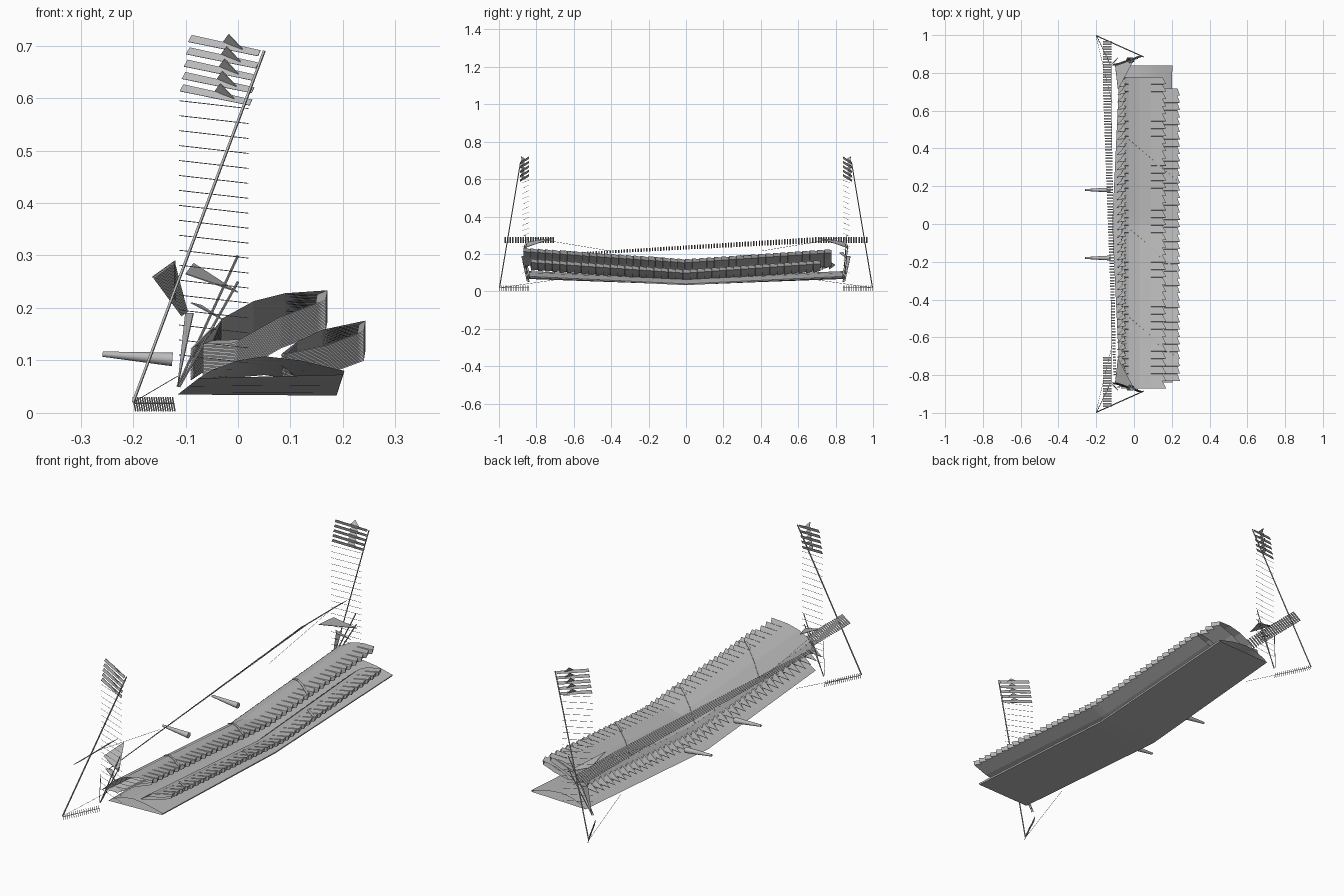
import bpy, bmesh, math
from mathutils import Vector

if "Cube" in bpy.data.objects:
    bpy.data.objects.remove(bpy.data.objects["Cube"])

grey = bpy.data.materials.new("plain_grey")
grey.diffuse_color = (0.5, 0.5, 0.5, 1)
grey.use_nodes = True
grey.node_tree.nodes["Principled BSDF"].inputs["Base Color"].default_value = grey.diffuse_color


def finish(bm, name, smooth=False, recalc=True):
    if recalc:
        bmesh.ops.recalc_face_normals(bm, faces=bm.faces)
    me = bpy.data.meshes.new(name)
    bm.to_mesh(me)
    bm.free()
    me.materials.append(grey)
    ob = bpy.data.objects.new(name, me)
    bpy.context.collection.objects.link(ob)
    if smooth:
        bpy.context.view_layer.objects.active = ob
        ob.select_set(True)
        bpy.ops.object.shade_smooth_by_angle(angle=math.radians(30))
        ob.select_set(False)
    return ob


def loft(name, sections, smooth=False):
    """Skin a list of closed rings into an open-ended shell."""
    bm = bmesh.new()
    rings = [[bm.verts.new(p) for p in s] for s in sections]
    n = len(rings[0])
    for a, b in zip(rings, rings[1:]):
        for i in range(n):
            j = (i + 1) % n
            bm.faces.new((a[i], b[i], b[j], a[j]))
    return finish(bm, name, smooth)


def add_rod(bm, a, b, r1, r2=None, sides=4):
    a, b = Vector(a), Vector(b)
    d = b - a
    rot = d.to_track_quat('Z', 'Y').to_matrix().to_4x4()
    rot.translation = (a + b) / 2
    bmesh.ops.create_cone(bm, cap_ends=True, segments=sides, radius1=r1,
                          radius2=r1 if r2 is None else r2, depth=d.length, matrix=rot)


def rods(name, pairs, r):
    bm = bmesh.new()
    for a, b in pairs:
        add_rod(bm, a, b, r)
    return finish(bm, name)


def plates(name, polys, thick=0.002):
    """Thin flat panels with a little thickness."""
    bm = bmesh.new()
    for poly in polys:
        pts = [Vector(p) for p in poly]
        off = (pts[1] - pts[0]).cross(pts[2] - pts[0]).normalized() * thick / 2
        top = [bm.verts.new(p + off) for p in pts]
        bot = [bm.verts.new(p - off) for p in pts]
        bm.faces.new(top)
        bm.faces.new(bot[::-1])
        for i in range(len(pts)):
            j = (i + 1) % len(pts)
            bm.faces.new((top[i], bot[i], bot[j], top[j]))
    return finish(bm, name)


# Main plane: curved top, flat underside, raised toward the tips
mid = [(-0.115, 0.035), (-0.08, 0.05), (-0.02, 0.066), (0.05, 0.072), (0.12, 0.063),
       (0.19, 0.04), (0.188, 0.033)]
tip = [(-0.075, 0.066), (-0.05, 0.082), (0.0, 0.1), (0.05, 0.108), (0.12, 0.1),
       (0.203, 0.08), (0.2, 0.073)]


def main_section(y):
    t = abs(y) / 0.84
    return [(a[0] + (b[0] - a[0]) * t, y, a[1] + (b[1] - a[1]) * t) for a, b in zip(mid, tip)]


loft("main_plane", [main_section(y) for y in (-0.84, -0.42, -0.1, 0, 0.1, 0.42, 0.84)], True)

# Flaps: smooth top skin, saw-toothed edges and ribbed underside
upper = [(-0.055, 0.135), (-0.03, 0.178), (0.03, 0.211), (0.09, 0.226), (0.158, 0.228),
         (0.155, 0.21), (0.08, 0.182), (0.0, 0.137)]
lower = [(0.09, 0.115), (0.115, 0.138), (0.16, 0.159), (0.235, 0.173), (0.232, 0.155),
         (0.17, 0.132)]
RISE = 0.058


def rise(y):
    return RISE * (abs(y) / 0.84 - 1)


def flap(name, prof, last, y0, y1, teeth):
    cx = sum(p[0] for p in prof) / len(prof)
    cz = sum(p[1] for p in prof) / len(prof)
    secs = []
    for i in range(teeth):
        for f, k in ((0, 1.12), (0.96, 0.93)):
            y = y0 + (y1 - y0) * (i + f) / teeth
            ring = []
            for n, (x, z) in enumerate(prof):
                if 0 < n < last:            # top skin stays smooth
                    ring.append((x, y, z + rise(y)))
                elif n == last:             # trailing tooth
                    ring.append((cx + (x - cx) * k, y, z + (k - 1) * 0.03 + rise(y)))
                else:                       # ribbed underside
                    ring.append((cx + (x - cx) * k, y, cz + (z - cz) * k + rise(y)))
            secs.append(ring)
    loft(name, secs)


flap("upper_flap", upper, 4, -0.87, 0.78, 42)
flap("lower_flap", lower, 3, -0.83, 0.72, 40)

# Diagonal straps across the flaps
straps = []
for y in (0.45, -0.02, -0.49):
    for prof in (upper[1:5], lower[2:4]):
        for (xa, za), (xb, zb) in zip(prof, prof[1:]):
            quad = []
            for x, z, w in ((xa, za, 0), (xb, zb, 0), (xb, zb, 0.012), (xa, za, 0.012)):
                yy = y - (x + 0.03) * 0.85 - w
                quad.append((x, yy, z + rise(yy) + 0.002))
            straps.append(quad)
plates("flap_straps", straps)

# Tapered mounting pegs
bm = bmesh.new()
for s in (-1, 1):
    add_rod(bm, (-0.125, s * 0.18, 0.102), (-0.258, s * 0.18, 0.112), 0.013, 0.005, 16)
finish(bm, "mounting_pegs", True)

# Row of pointed teeth ahead of the upper flap
teeth = []
for i in range(42):
    y = -0.86 + 1.63 * i / 41
    z = rise(y)
    teeth.append([(-0.045, y, 0.165 + z), (-0.052, y + 0.028, 0.145 + z),
                  (-0.09, y - 0.006, 0.12 + z)])
plates("leading_teeth", teeth)

for s, side in ((-1, "near"), (1, "far")):
    # Leaning mast and its braces
    rods(side + "_mast", [((-0.2, s * 0.997, 0.02), (0.05, s * 0.885, 0.69))], 0.003)
    rods(side + "_braces", [((-0.115, s * 0.84, 0.05), (0, s * 0.86, 0.30)),
                            ((-0.112, s * 0.845, 0.05), (0, s * 0.865, 0.25))], 0.0025)
    # Ladder of thin rungs
    rods(side + "_rungs", [((-0.112, s * 0.84, 0.595 - 0.0285 * i),
                            (0.02, s * 0.875, 0.58 - 0.0285 * i)) for i in range(18)], 0.0008)
    # Wide slats at the top, each with a pointed fin behind it
    slats = []
    for i in range(5):
        z = 0.72 - 0.0235 * i
        x0, x1 = -0.088 - 0.004 * i, 0.043 - 0.004 * i
        slats.append([(x0, s * 0.84, z), (x1, s * 0.886, z - 0.029),
                      (x1 - 0.005, s * 0.888, z - 0.04), (x0 - 0.007, s * 0.842, z - 0.013)])
        slats.append([(x0 + 0.06, s * 0.862, z - 0.012), (x0 + 0.1, s * 0.876, z - 0.03),
                      (x0 + 0.07, s * 0.882, z + 0.002)])
    plates(side + "_slats", slats)
    # Bristled foot
    foot = []
    for i in range(18):
        t = i / 17
        x, y = -0.197 + 0.075 * t, s * (0.995 - 0.155 * t)
        foot.append(((x + 0.002, y, 0.003), (x - 0.003, y, 0.03)))
    foot.append(((-0.198, s * 0.995, 0.018), (-0.122, s * 0.84, 0.018)))
    rods(side + "_foot", foot, 0.0014)
    # Slatted horizontal vane
    vane = []
    for i in range(20):
        y = s * (0.705 + 0.0135 * i)
        y2 = y + s * 0.008
        vane.append([(-0.163, y, 0.258), (-0.12, y, 0.289), (-0.12, y2, 0.289), (-0.163, y2, 0.258)])
    plates(side + "_vane", vane)
    # Small triangular fins beside the mast
    plates(side + "_fins", [
        [(-0.1, s * 0.84, 0.265), (-0.085, s * 0.71, 0.285), (0, s * 0.87, 0.23)],
        [(-0.115, s * 0.85, 0.05), (-0.1, s * 0.86, 0.19), (-0.085, s * 0.88, 0.19)],
        [(-0.09, s * 0.84, 0.21), (-0.07, s * 0.82, 0.205), (-0.025, s * 0.86, 0.175)]])
    # Stay wires
    rods(side + "_stays", [((-0.12, s * 0.4, 0.215), (-0.12, s * 0.85, 0.29)),
                           ((-0.115, s * 0.64, 0.07), (-0.2, s * 0.99, 0.02))], 0.0008)

# Long tapering row of slats along the leading side
boom = []
for i in range(100):
    t = i / 99
    y = 0.69 - 1.49 * t
    x, z = -0.142 + 0.04 * t, 0.274 - 0.085 * t
    w, h = 0.021 * (1 - 0.7 * t), 0.015 * (1 - 0.7 * t)
    boom.append([(x - w, y, z - h), (x + w, y, z + h),
                 (x + w, y + 0.007, z + h), (x - w, y + 0.007, z - h)])
plates("long_boom", boom)
